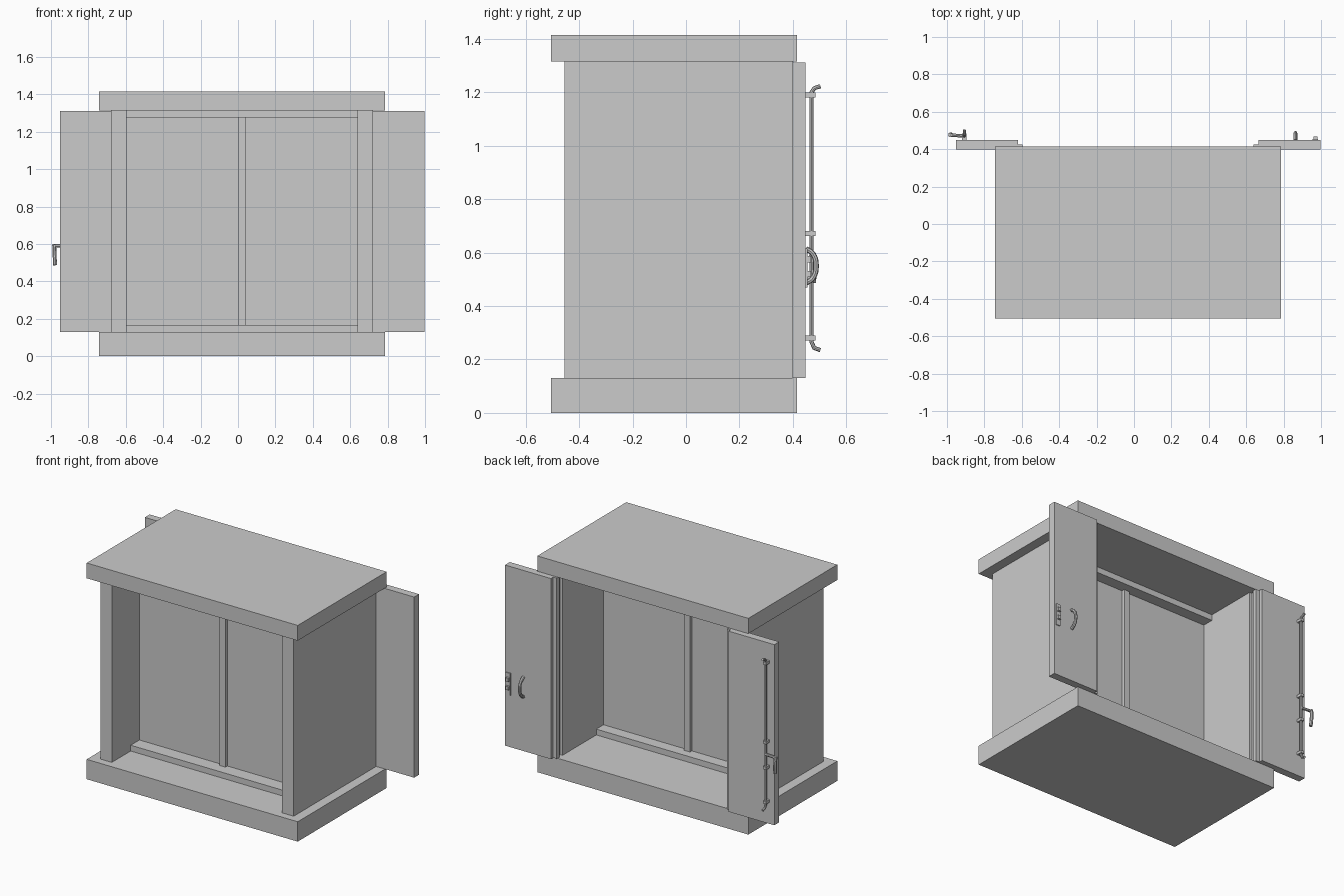
import bpy
import bmesh
from mathutils import Vector

cube = bpy.data.objects.get("Cube")
if cube:
    bpy.data.objects.remove(cube, do_unlink=True)

GREY = bpy.data.materials.new("plain grey")
GREY.use_nodes = True
colour = (0.6, 0.6, 0.6, 1)
GREY.diffuse_color = colour
GREY.node_tree.nodes["Principled BSDF"].inputs["Base Color"].default_value = colour


def box(name, x, y, z):
    """Box from (low, high) ranges on each axis."""
    bm = bmesh.new()
    bmesh.ops.create_cube(bm, size=1)
    for v in bm.verts:
        v.co = Vector([r[0] if c < 0 else r[1] for c, r in zip(v.co, (x, y, z))])
    mesh = bpy.data.meshes.new(name)
    bm.to_mesh(mesh)
    bm.free()
    mesh.materials.append(GREY)
    ob = bpy.data.objects.new(name, mesh)
    bpy.context.collection.objects.link(ob)
    return ob


def rod(name, points, radius, smooth=False):
    """Round bar along a path, converted to a mesh."""
    curve = bpy.data.curves.new(name, "CURVE")
    curve.dimensions = "3D"
    curve.bevel_depth = radius
    curve.bevel_resolution = 2
    curve.use_fill_caps = True
    if smooth:
        s = curve.splines.new("BEZIER")
        s.bezier_points.add(len(points) - 1)
        for p, co in zip(s.bezier_points, points):
            p.co = co
            p.handle_left_type = p.handle_right_type = "AUTO"
    else:
        s = curve.splines.new("POLY")
        s.points.add(len(points) - 1)
        for p, co in zip(s.points, points):
            p.co = (*co, 1)
    curve.materials.append(GREY)
    ob = bpy.data.objects.new(name, curve)
    bpy.context.collection.objects.link(ob)
    bpy.ops.object.select_all(action="DESELECT")
    ob.select_set(True)
    bpy.context.view_layer.objects.active = ob
    bpy.ops.object.convert(target="MESH")
    bpy.ops.object.shade_smooth_by_angle()
    return ob


# Masonry surround: sill slab, lintel and side walls
LOW, HIGH = 0.13, 1.315
CX = 0.022
box("sill_slab", (-0.742, 0.786), (-0.505, 0.415), (0, LOW))
box("lintel_slab", (-0.742, 0.786), (-0.505, 0.415), (HIGH, 1.415))
for side, s in (("right", -1), ("left", 1)):
    def xr(a, b):
        return tuple(sorted((CX + s * a, CX + s * b)))
    box(side + "_wall", xr(0.617, 0.70), (-0.455, 0.365), (LOW, HIGH))
    box(side + "_shutter_jamb", xr(0.635, 0.70), (0.365, 0.40), (LOW, HIGH))
    # Opened shutter with a rebated inner edge
    box(side + "_shutter", xr(0.643, 0.975), (0.398, 0.448), (LOW, 1.312))
    box(side + "_shutter_rebate", xr(0.617, 0.643), (0.398, 0.424), (LOW, 1.312))

# Window: panes, rails and central mullion
box("window_panes", (-0.595, 0.64), (-0.17, -0.06), (LOW, HIGH))
box("bottom_rail", (-0.595, 0.64), (-0.26, 0.015), (LOW, 0.168))
box("top_rail", (-0.595, 0.64), (-0.26, 0.015), (1.277, HIGH))
box("mullion", (0, 0.042), (-0.19, -0.04), (0.168, 1.277))

# Locking bar with hooked ends and its brackets
bx, by = -0.907, 0.47
rod("locking_bar", [(bx, 0.503, 0.235), (bx, 0.48, 0.243), (bx, by, 0.265),
                    (bx, by, 1.20), (bx, 0.48, 1.215), (bx, 0.503, 1.223)], 0.008)
for i, z in enumerate((0.28, 0.505, 0.672, 1.19)):
    box("bar_bracket_%d" % i, (bx - 0.012, bx + 0.012), (0.445, 0.484), (z - 0.009, z + 0.009))

# Turning handle hanging past the shutter edge
rod("handle_arm", [(bx, by, 0.59), (-0.985, 0.476, 0.59)], 0.009)
rod("handle_grip", [(-0.983, 0.476, 0.598), (-0.981, 0.48, 0.55), (-0.978, 0.476, 0.487)], 0.011, True)

# Pull handle and keeper on the other shutter
rod("pull_handle", [(0.863, 0.448, 0.485), (0.863, 0.475, 0.505), (0.863, 0.487, 0.55),
                    (0.863, 0.475, 0.595), (0.863, 0.448, 0.615)], 0.01, True)
box("keeper_plate", (0.955, 0.985), (0.448, 0.454), (0.47, 0.615))
for z in (0.52, 0.575):
    box("keeper_lug", (0.96, 0.98), (0.45, 0.468), (z - 0.012, z + 0.012))
